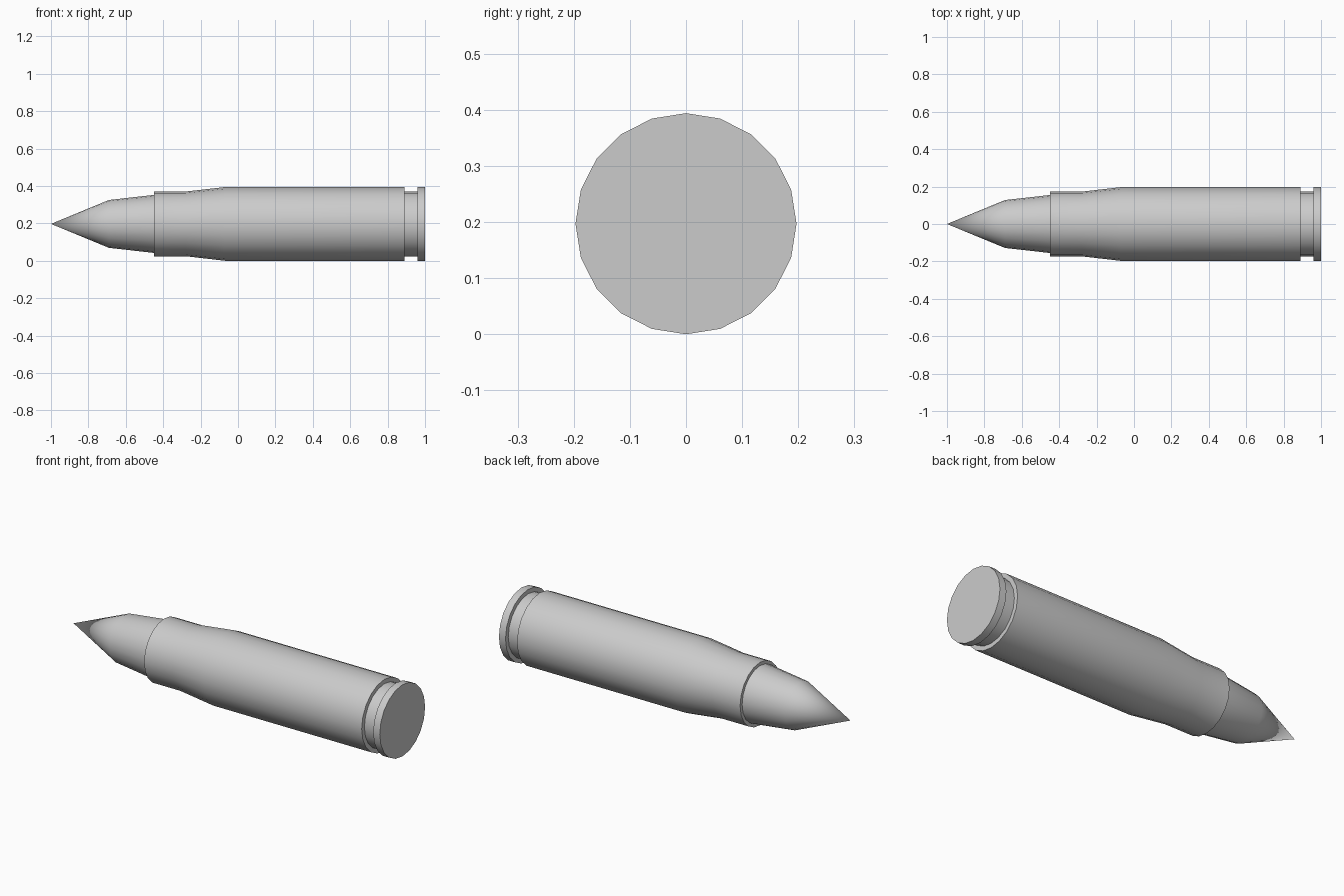
import bpy, bmesh, math

if "Cube" in bpy.data.objects:
    bpy.data.objects.remove(bpy.data.objects["Cube"])

SIDES = 20
AXIS_Z = 0.197


def lathe(name, profile):
    """Revolve (x, radius) points around the long axis; radius 0 makes a tip, the last ring is capped if at x = 1."""
    bm = bmesh.new()
    rings = []
    for x, r in profile:
        if r == 0:
            rings.append([bm.verts.new((x, 0, AXIS_Z))] * SIDES)
            continue
        ring = []
        for i in range(SIDES):
            a = 2 * math.pi * i / SIDES
            ring.append(bm.verts.new((x, r * math.sin(a), AXIS_Z + r * math.cos(a))))
        rings.append(ring)
    for a, b in zip(rings, rings[1:]):
        for i in range(SIDES):
            j = (i + 1) % SIDES
            corners = [a[i], a[j], b[j], b[i]]
            bm.faces.new(list(dict.fromkeys(corners)))
    if profile[-1][0] == 1.0:
        bm.faces.new(rings[-1])
    bmesh.ops.recalc_face_normals(bm, faces=bm.faces)
    # keep normals outward even on open shells
    bm.normal_update()
    f = max(bm.faces, key=lambda f: f.calc_center_median().z)
    if f.normal.z < 0:
        bmesh.ops.reverse_faces(bm, faces=bm.faces)
    mesh = bpy.data.meshes.new(name)
    bm.to_mesh(mesh)
    bm.free()
    obj = bpy.data.objects.new(name, mesh)
    bpy.context.collection.objects.link(obj)
    bpy.ops.object.select_all(action='DESELECT')
    obj.select_set(True)
    bpy.context.view_layer.objects.active = obj
    bpy.ops.object.shade_smooth_by_angle(angle=math.radians(30))
    return obj


# Pointed tip, seated in the mouth of the case
lathe("pointed_tip", [(-1.0, 0), (-0.69, 0.128), (-0.45, 0.155)])

# Case: mouth step, neck, shoulder, body, groove, rim and flat base
lathe("case", [
    (-0.45, 0.155), (-0.45, 0.173), (-0.28, 0.173), (-0.07, 0.197),
    (0.89, 0.197), (0.89, 0.173), (0.96, 0.173), (0.96, 0.197), (1.0, 0.197),
])
